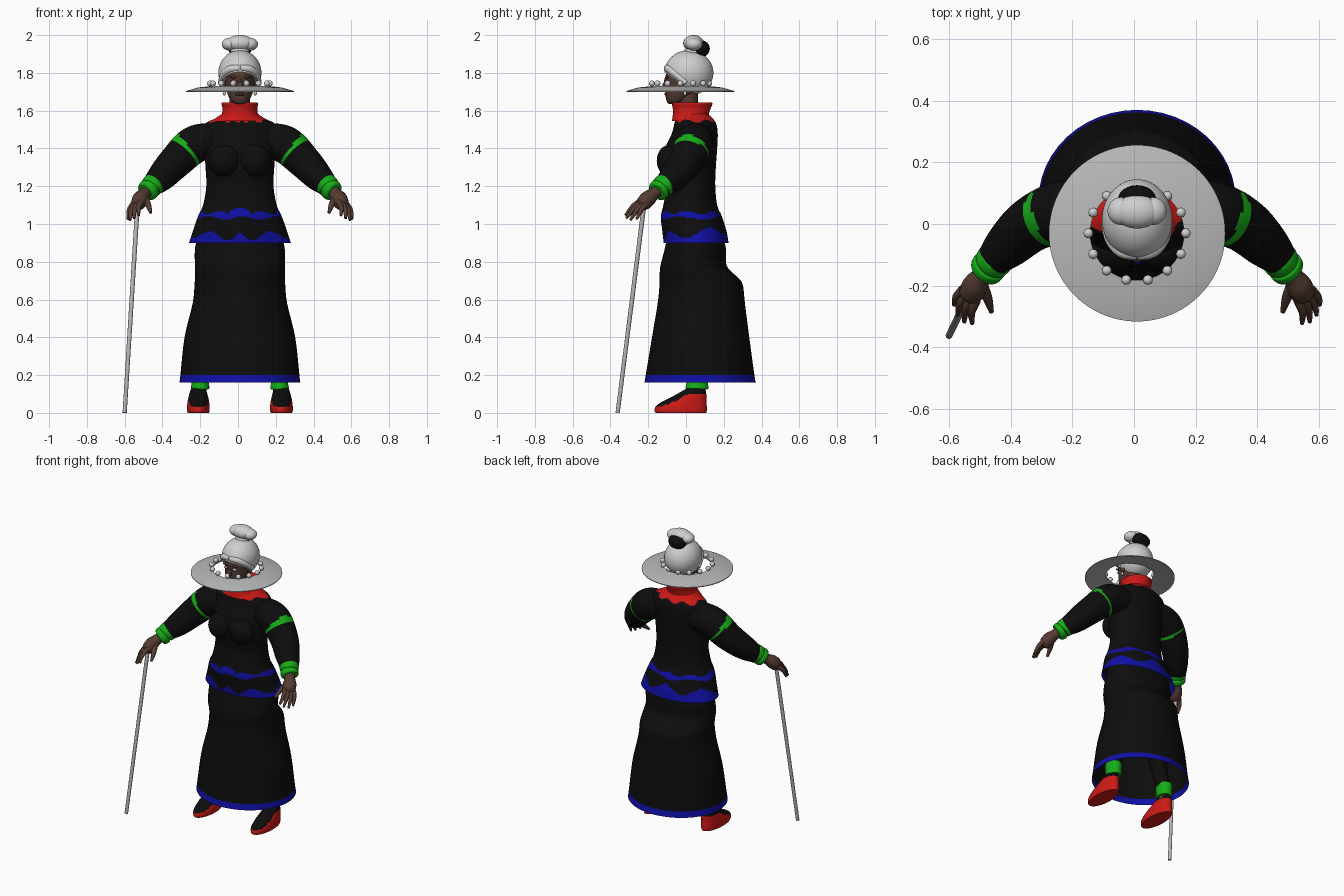
import bpy, bmesh, math
from mathutils import Vector, Matrix

if "Cube" in bpy.data.objects:
    bpy.data.objects.remove(bpy.data.objects["Cube"])

CX = 0.01  # the figure's own centre line


def material(name, r, g, b):
    m = bpy.data.materials.new(name)
    m.use_nodes = True
    m.diffuse_color = (r, g, b, 1)
    node = next(n for n in m.node_tree.nodes if n.type == 'BSDF_PRINCIPLED')
    node.inputs["Base Color"].default_value = (r, g, b, 1)
    node.inputs["Roughness"].default_value = 0.8
    return m


BLACK = material("black cloth", .004, .004, .004)
BLUE = material("blue trim", .005, .005, .38)
RED = material("red leather", .6, .01, .008)
GREEN = material("green trim", .008, .42, .008)
SKIN = material("brown skin", .09, .045, .032)
HAIR = material("white hair", .62, .62, .62)
GREY = material("grey brim", .48, .48, .48)
EYE = material("pale eye", .45, .5, .8)
LIP = material("dark lip", .05, .018, .016)


def finish(bm, name, mats, rule=None, angle=50):
    """Turn a bmesh into a smooth object; rule(centre, normal) picks the material."""
    bmesh.ops.recalc_face_normals(bm, faces=bm.faces)
    bm.normal_update()
    if rule:
        for f in bm.faces:
            f.material_index = rule(f.calc_center_median(), f.normal)
    me = bpy.data.meshes.new(name)
    bm.to_mesh(me)
    bm.free()
    for m in mats:
        me.materials.append(m)
    ob = bpy.data.objects.new(name, me)
    ob.location.x = CX
    bpy.context.collection.objects.link(ob)
    bpy.ops.object.select_all(action='DESELECT')
    ob.select_set(True)
    bpy.context.view_layer.objects.active = ob
    bpy.ops.object.shade_smooth_by_angle(angle=math.radians(angle))
    return ob


def spline(rows, steps):
    """Catmull-Rom through rows of equal length."""
    out = []
    for i in range(len(rows) - 1):
        a, b, c, d = (rows[min(max(i + k, 0), len(rows) - 1)] for k in (-1, 0, 1, 2))
        for s in range(steps):
            t = s / steps
            out.append([.5 * (2 * q + (r - p) * t + (2 * p - 5 * q + 4 * r - u) * t * t
                              + (3 * q - p - 3 * r + u) * t ** 3) for p, q, r, u in zip(a, b, c, d)])
    return out + [list(rows[-1])]


def skin(bm, rings, caps):
    loops = [[bm.verts.new(p) for p in ring] for ring in rings]
    n = len(loops[0])
    for a, b in zip(loops, loops[1:]):
        for i in range(n):
            bm.faces.new((a[i], a[(i + 1) % n], b[(i + 1) % n], b[i]))
    if caps:
        bm.faces.new(loops[0])
        bm.faces.new(loops[-1])


def loft(name, rows, mats, rule=None, steps=5, n=48, caps=True, x=0):
    """Stack ellipses given as (z, half width, front y, back y)."""
    bm = bmesh.new()
    turns = [i * math.tau / n for i in range(n)]
    skin(bm, [[(x + h * math.cos(t), (f + b) / 2 + (b - f) / 2 * math.sin(t), z) for t in turns]
              for z, h, f, b in spline(rows, steps)], caps)
    return finish(bm, name, mats, rule)


def tube(name, rows, mats, rule=None, steps=4, n=16, caps=True):
    """Sweep a circle along (x, y, z, radius)."""
    pts = spline(rows, steps)
    bm, rings = bmesh.new(), []
    for i, p in enumerate(pts):
        a, b = pts[max(i - 1, 0)], pts[min(i + 1, len(pts) - 1)]
        d = (Vector(b[:3]) - Vector(a[:3])).normalized()
        u = d.cross(Vector((0, 1, .1))).normalized()
        v = d.cross(u)
        rings.append([Vector(p[:3]) + p[3] * (u * math.cos(k * math.tau / n) + v * math.sin(k * math.tau / n))
                      for k in range(n)])
    skin(bm, rings, caps)
    return finish(bm, name, mats, rule)


def ball(name, centre, radii, mat, seg=24, cut=None):
    bm = bmesh.new()
    bmesh.ops.create_uvsphere(bm, u_segments=seg, v_segments=seg * 2 // 3, radius=1,
                              matrix=Matrix.Translation(centre) @ Matrix.Diagonal((*radii, 1)))
    if cut:
        bmesh.ops.bisect_plane(bm, geom=bm.verts[:] + bm.edges[:] + bm.faces[:],
                               plane_co=cut[0], plane_no=cut[1], clear_inner=True)
    return finish(bm, name, [mat])


# Long skirt with a blue hem and a padded back
loft("skirt", [(.16, .32, -.22, .37), (.2, .315, -.213, .362), (.4, .293, -.18, .335), (.58, .25, -.15, .312),
               (.68, .24, -.14, .3), (.72, .238, -.14, .27), (.78, .238, -.135, .215), (.88, .236, -.11, .21),
               (1.0, .2, -.09, .17)],
     [BLACK, BLUE], lambda c, n: int(c.z < .205), caps=False)


# Tunic: wavy blue bands on the flared hem, red yoke at the neck
def tunic_rule(c, n):
    t = math.atan2(c.x, -c.y)
    if c.z > 1.545 + .008 * math.sin(9 * t):
        return 2
    low = .95 + .022 * math.cos(6 * t) - .02 * math.cos(t)
    middle = abs(c.x) < .05 and c.y < 0
    top = 1.06 + .008 * math.cos(8 * t) + (.02 if middle else 0)
    bottom = 1.032 + .008 * math.sin(5 * t + 1)
    if c.y < 0 and .05 < abs(c.x) < .085:
        low = .915
    return int(c.z < low or bottom < c.z < top)


loft("tunic", [(.9, .27, -.118, .225), (.96, .25, -.125, .215), (1.04, .222, -.133, .19), (1.1, .195, -.12, .165),
               (1.2, .178, -.105, .155), (1.3, .182, -.12, .158), (1.4, .19, -.11, .165), (1.48, .2, -.075, .168),
               (1.53, .185, -.062, .16), (1.56, .13, -.055, .14), (1.6, .07, -.05, .1)],
     [BLACK, BLUE, RED], tunic_rule, steps=9, n=96, caps=False)
loft("collar", [(1.545, .135, -.075, .125), (1.575, .1, -.07, .12), (1.61, .092, -.07, .13), (1.638, .097, -.075, .14),
                (1.64, .085, -.062, .125), (1.6, .075, -.05, .11)], [RED], caps=False)


def sleeve_rule(c, n):
    d = (Vector((abs(c.x), c.y, c.z)) - Vector((.295, .03, 1.385))).dot(Vector((.72, -.25, -.64)))
    return int(abs(d) < .008 + .03 * max(0, n.z - .2))


for s, side in ((-1, "right"), (1, "left")):
    # Bust and sleeves
    ball(side + "_bust", (s * .08, -.085, 1.335), (.085, .07, .085), BLACK)
    tube(side + "_sleeve", [(s * .12, .05, 1.445, .09), (s * .24, .04, 1.42, .1), (s * .34, 0, 1.33, .09),
                            (s * .42, -.07, 1.245, .075), (s * .48, -.13, 1.19, .05)],
         [BLACK, GREEN], sleeve_rule, steps=14, n=40)
    tube(side + "_cuff", [(s * .452, -.108, 1.214, .05), (s * .458, -.112, 1.209, .06), (s * .472, -.128, 1.195, .058),
                          (s * .476, -.133, 1.19, .052), (s * .48, -.138, 1.185, .058), (s * .492, -.153, 1.17, .054),
                          (s * .496, -.157, 1.166, .04)], [GREEN], n=24)
    # Hand with four fingers and a thumb
    tube(side + "_hand", [(s * .475, -.13, 1.19, .034), (s * .505, -.17, 1.16, .033), (s * .525, -.2, 1.135, .042),
                          (s * .54, -.23, 1.105, .038), (s * .546, -.243, 1.095, .02)], [SKIN])
    tips = [(.593, -.262, 1.025), (.582, -.295, 1.02), (.56, -.317, 1.03), (.535, -.322, 1.045)]
    for k, (x, y, z) in enumerate(tips):
        bx, by, bz = .564 - .014 * k, -.212 - .012 * k, 1.105 + .004 * k
        tube(f"{side}_finger_{k + 1}", [(s * bx, by, bz, .016), (s * (bx + x + .016) / 2, (by + y) / 2, (bz + z) / 2 + .008, .013),
                                        (s * x, y, z, .007)], [SKIN], n=10)
    tube(side + "_thumb", [(s * .505, -.195, 1.14, .02), (s * .485, -.24, 1.1, .016), (s * .472, -.285, 1.06, .008)],
         [SKIN], n=10)
    # Leg, ankle trim and shoe
    tube(side + "_leg", [(s * .21, .055, .08, .036), (s * .21, .055, .17, .04), (s * .16, .05, .4, .06),
                         (s * .11, .05, .75, .08)], [SKIN, BLACK], lambda c, n: int(c.z > .15))
    loft(side + "_ankle_trim", [(.125, .045, .0, .115), (.135, .049, -.002, .12), (.16, .045, .002, .115),
                                (.19, .049, -.002, .12), (.215, .046, .0, .115)], [GREEN], x=s * .21, n=24)
    loft(side + "_shoe", [(0, .056, -.16, .108), (.012, .06, -.166, .11), (.035, .06, -.16, .11), (.06, .057, -.125, .108),
                          (.085, .052, -.075, .108), (.11, .045, -.03, .106), (.13, .038, .005, .1)],
         [RED, BLACK], lambda c, n: int(c.z > .028 and (n.z > .42 or c.z > .1)), x=s * .22, n=32)
    # Ear, earring and eye
    ball(side + "_ear", (s * .08, .0, 1.735), (.012, .022, .032), SKIN, 12)
    ball(side + "_earring", (s * .082, -.005, 1.692), (.009, .009, .012), HAIR, 12)
    ball(side + "_eye", (s * .032, -.098, 1.755), (.016, .008, .008), EYE, 12)
    ball(side + "_brow", (s * .033, -.099, 1.778), (.024, .009, .007), SKIN, 12)

# Neck, head and features
tube("neck", [(0, .02, 1.55, .06), (0, .01, 1.62, .055), (0, .01, 1.7, .055)], [SKIN])
loft("head", [(1.635, .022, -.092, -.045), (1.65, .045, -.103, .0), (1.69, .066, -.109, .055), (1.74, .077, -.107, .1),
              (1.79, .082, -.107, .115), (1.84, .075, -.085, .11), (1.89, .035, -.03, .06)], [SKIN])
ball("nose", (0, -.108, 1.73), (.018, .018, .024), SKIN, 16)
ball("nose_bridge", (0, -.104, 1.752), (.01, .012, .03), SKIN, 12)
ball("lips", (0, -.106, 1.688), (.026, .009, .009), LIP, 12)

# Hair cap cut along a sloping hairline, with a bun on top
ball("hair_cap", (0, .015, 1.8), (.114, .13, .12), HAIR, 48, ((0, -.115, 1.805), (0, .72, 1)))
for s, side in ((-1, "right"), (1, "left")):
    tube(side + "_hair_roll", [(0, -.1, 1.825, .018), (s * .05, -.09, 1.82, .02), (s * .085, -.05, 1.79, .02),
                               (s * .1, .0, 1.745, .016)], [HAIR])
    ball(side + "_bun_lobe", (s * .052, .042, 1.952), (.044, .045, .034), HAIR)
ball("bun", (0, .04, 1.957), (.075, .055, .043), HAIR)
ball("bun_base", (0, .04, 1.915), (.05, .05, .03), HAIR)
ball("bun_ribbon", (0, .08, 1.928), (.062, .046, .045), BLACK)

# Open brim ringed with pearls
bm = bmesh.new()
profile = [(.152, 1.73), (.22, 1.723), (.286, 1.704), (.286, 1.699), (.22, 1.711), (.152, 1.72), (.152, 1.73)]
skin(bm, [[(r * math.cos(i * math.tau / 96), r * math.sin(i * math.tau / 96) - .03, z) for i in range(96)]
          for r, z in profile], False)
bmesh.ops.remove_doubles(bm, verts=bm.verts, dist=.0001)
finish(bm, "hat_brim", [GREY])
for k in range(14):
    a = (k + .5) * math.tau / 14
    ball(f"pearl_{k + 1}", (.158 * math.sin(a), -.03 - .155 * math.cos(a), 1.744), (.016,) * 3, HAIR, 14)

# Walking cane in the right hand
tube("cane", [(-.61, -.362, 0, .011), (-.542, -.222, 1.1, .012)], [GREY], n=12)
